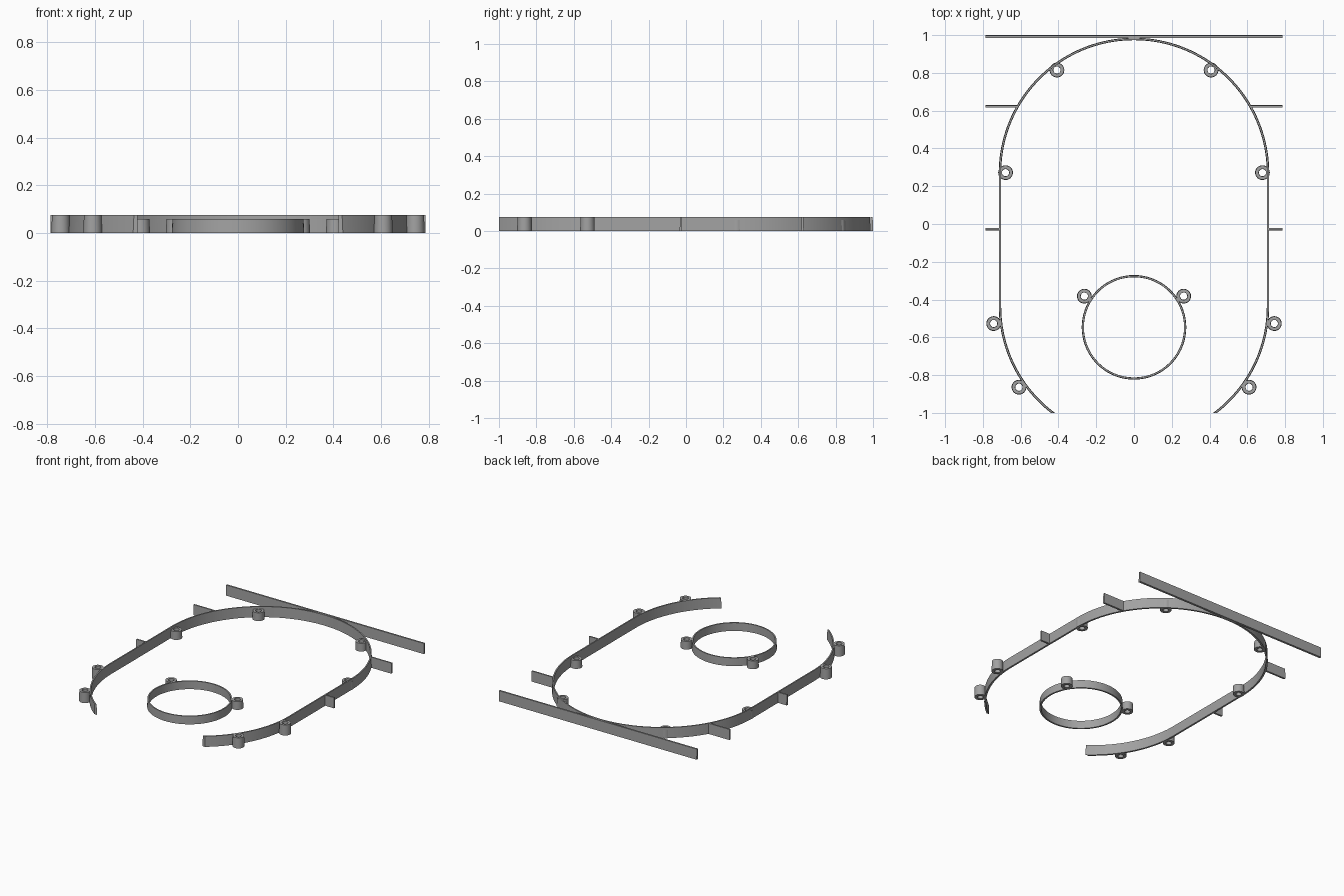
import bpy, bmesh, math
from mathutils import Vector

if "Cube" in bpy.data.objects:
    bpy.data.objects.remove(bpy.data.objects["Cube"])

grey = bpy.data.materials.new("mid_grey")
grey.diffuse_color = (0.36, 0.36, 0.36, 1)
grey.use_nodes = True
grey.node_tree.nodes["Principled BSDF"].inputs["Base Color"].default_value = grey.diffuse_color
H, LOW = 0.075, 0.058      # full and reduced part heights


def finish(bm, name):
    bmesh.ops.recalc_face_normals(bm, faces=bm.faces[:])
    mesh = bpy.data.meshes.new(name)
    bm.to_mesh(mesh)
    bm.free()
    ob = bpy.data.objects.new(name, mesh)
    bpy.context.collection.objects.link(ob)
    mesh.materials.append(grey)
    bpy.ops.object.select_all(action='DESELECT')
    ob.select_set(True)
    bpy.context.view_layer.objects.active = ob
    bpy.ops.object.shade_smooth_by_angle(angle=math.radians(30))
    return ob


def sweep(path, section, closed):
    """Sweep (outward offset, z) section along (point, outward normal) pairs."""
    bm = bmesh.new()
    rows = [[bm.verts.new((p.x + n.x * o, p.y + n.y * o, z)) for o, z in section]
            for p, n in path]
    k = len(section)
    for i in range(len(rows) - (0 if closed else 1)):
        a, b = rows[i], rows[(i + 1) % len(rows)]
        for j in range(k):
            bm.faces.new((a[j], a[(j + 1) % k], b[(j + 1) % k], b[j]))
    if not closed:
        bm.faces.new(rows[0])
        bm.faces.new(rows[-1])
    return bm


def arc(cx, cy, r, a0, a1, n):
    out = []
    for i in range(n + 1):
        a = math.radians(a0 + (a1 - a0) * i / n)
        d = Vector((math.cos(a), math.sin(a)))
        out.append((Vector((cx, cy)) + d * r, d))
    return out


def tube(name, x, y, r_out, r_in, h, n, draft=0.002):
    section = [(r_in, 0), (r_out, 0), (r_out - draft, h), (r_in + draft / 2, h)]
    finish(sweep(arc(x, y, 0, 0, 360, n)[:-1], section, True), name)


def plate(name, x0, x1, y, half, h):
    # thin upright rib, slightly narrower at its top
    bm = bmesh.new()
    ends = [[bm.verts.new((x, y + s, z)) for s, z in
             ((-half, 0), (half, 0), (half - 0.002, h), (-half + 0.002, h))]
            for x in (x0, x1)]
    a, b = ends
    for j in range(4):
        bm.faces.new((a[j], a[(j + 1) % 4], b[(j + 1) % 4], b[j]))
    bm.faces.new(a)
    bm.faces.new(b)
    finish(bm, name)


# Perimeter wall: half-round top, straight sides, open lower arc
path = (arc(0, -0.435, 0.715, -62, 0, 28) + arc(0, 0.27, 0.715, 0, 180, 80)
        + arc(0, -0.435, 0.715, 180, 242, 28))
wall = sweep(path, [(-0.012, 0), (0.001, 0), (-0.001, H), (-0.010, H)], False)
cut = bmesh.ops.bisect_plane(wall, geom=wall.verts[:] + wall.edges[:] + wall.faces[:],
                             plane_co=(0, -1, 0), plane_no=(0, -1, 0), clear_outer=True)
bmesh.ops.holes_fill(wall, edges=[e for e in cut["geom_cut"]
                                 if isinstance(e, bmesh.types.BMEdge)], sides=0)
finish(wall, "perimeter_wall")

# Inner round collar
tube("round_collar", 0, -0.547, 0.277, 0.265, LOW, 72)

# Back bar
plate("back_bar", -0.785, 0.785, 0.992, 0.008, H)

# Screw bosses and side ribs, mirrored left and right
bosses = [("upper_boss", 0.408, 0.815, LOW), ("shoulder_boss", 0.68, 0.272, LOW),
          ("side_boss", 0.743, -0.527, H), ("lower_boss", 0.609, -0.864, H),
          ("collar_boss", 0.263, -0.382, LOW)]
for side, label in ((1, "right"), (-1, "left")):
    for name, x, y, h in bosses:
        tube(f"{name}_{label}", side * x, y, 0.039, 0.019, h, 32)
    plate(f"upper_rib_{label}", side * 0.618, side * 0.785, 0.623, 0.007, H)
    plate(f"middle_rib_{label}", side * 0.708, side * 0.785, -0.027, 0.007, H)
